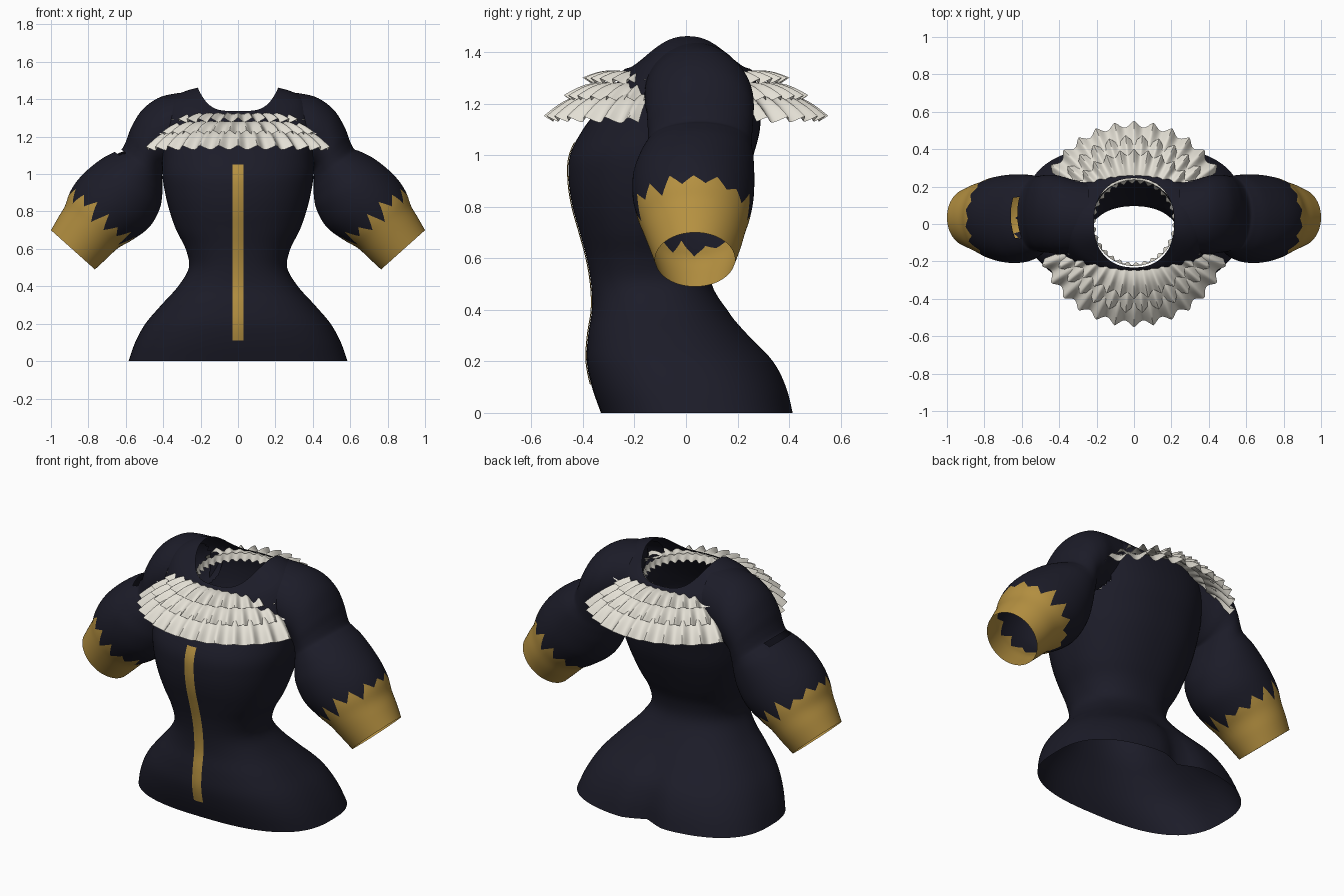
import bpy, bmesh, math, random
from mathutils import Vector

if "Cube" in bpy.data.objects:
    bpy.data.objects.remove(bpy.data.objects["Cube"])

random.seed(4)


def material(name, rgb):
    m = bpy.data.materials.new(name)
    m.diffuse_color = (*rgb, 1)
    m.use_nodes = True
    m.node_tree.nodes["Principled BSDF"].inputs["Base Color"].default_value = m.diffuse_color
    return m


NAVY = material("dark navy cloth", (0.0115, 0.0115, 0.0215))
GOLD = material("gold trim", (0.46, 0.28, 0.052))
CREAM = material("cream lace", (0.78, 0.75, 0.67))


def spline(rows, t):
    """Smooth interpolation through a table of rows."""
    n = len(rows) - 1
    i = min(max(int(t), 0), n - 1)
    u = t - i
    out = []
    for p0, p1, p2, p3 in zip(rows[max(i - 1, 0)], rows[i], rows[i + 1], rows[min(i + 2, n)]):
        out.append(0.5 * (2 * p1 + (p2 - p0) * u + (2 * p0 - 5 * p1 + 4 * p2 - p3) * u * u
                          + (3 * p1 - p0 - 3 * p2 + p3) * u ** 3))
    return out


def sheet(name, point, nu, nv, mat, closed=True, skip=None, angle=50):
    """Grid surface point(u, v), u along 0..1 and v around 0..1."""
    bm = bmesh.new()
    cols = nv if closed else nv + 1
    grid = [[bm.verts.new(point(i / nu, j / nv)) for j in range(cols)] for i in range(nu + 1)]
    for i in range(nu):
        for j in range(nv):
            k = (j + 1) % cols
            bm.faces.new((grid[i][j], grid[i][k], grid[i + 1][k], grid[i + 1][j]))
    bmesh.ops.recalc_face_normals(bm, faces=bm.faces)
    if mat == CREAM and not closed and sum(f.normal.z for f in bm.faces) < 0:
        bmesh.ops.reverse_faces(bm, faces=bm.faces)
    if skip:
        gone = [f for n, f in enumerate(bm.faces) if skip((n // nv + 0.5) / nu, f.calc_center_median())]
        bmesh.ops.delete(bm, geom=gone, context='FACES')
    me = bpy.data.meshes.new(name)
    bm.to_mesh(me)
    bm.free()
    me.materials.append(mat)
    ob = bpy.data.objects.new(name, me)
    bpy.context.collection.objects.link(ob)
    bpy.ops.object.select_all(action='DESELECT')
    ob.select_set(True)
    bpy.context.view_layer.objects.active = ob
    bpy.ops.object.shade_smooth_by_angle(angle=math.radians(angle))
    return ob


def power(v, p):
    return math.copysign(abs(v) ** p, v)


# Torso rings: height, half width, front y, back y, side lift
TORSO = [
    (0.0, 0.585, -0.33, 0.42, 0), (0.1, 0.55, -0.365, 0.395, 0), (0.2, 0.495, -0.385, 0.345, 0),
    (0.3, 0.41, -0.38, 0.25, 0), (0.4, 0.32, -0.365, 0.16, 0), (0.5, 0.263, -0.368, 0.10, 0),
    (0.6, 0.28, -0.385, 0.105, 0), (0.7, 0.33, -0.412, 0.15, 0), (0.8, 0.365, -0.44, 0.195, 0),
    (0.9, 0.39, -0.455, 0.235, 0), (1.0, 0.405, -0.45, 0.262, 0), (1.1, 0.405, -0.40, 0.287, 0),
    (1.2, 0.41, -0.325, 0.287, 0.02), (1.27, 0.40, -0.275, 0.275, 0.06),
    (1.31, 0.36, -0.255, 0.265, 0.09), (1.33, 0.29, -0.242, 0.255, 0.11),
    (1.337, 0.215, -0.232, 0.245, 0.125)]


def torso_at(t, a):
    z, w, front, back, lift = spline(TORSO, t)
    c, s = math.cos(a), math.sin(a)
    mid = (front + back) / 2
    e = 0.88 - 0.13 * max(0, 1 - z / 0.45)  # hips are squarer
    x = w * power(c, e)
    y = mid + (back - front) / 2 * power(s, e)
    if s > 0:  # cleft low on the back
        y -= 0.06 * max(0, 1 - z / 0.4) * math.exp(-(x / 0.08) ** 2)
    return Vector((x, y, z + lift * abs(c) ** 3.5))


# Armholes, hidden under the sleeves
def armhole(u, c):
    return abs(c.x) > 0.32 and ((c.y - 0.05) / 0.17) ** 2 + ((c.z - 1.21) / 0.165) ** 2 < 1


sheet("torso", lambda u, v: torso_at(u * 16, v * math.tau), 80, 96, NAVY, skip=armhole)


# Gold strip down the front
def strip_at(u, v):
    p = torso_at(1.1 + 9.4 * u, -math.pi / 2)
    return p + Vector((0.06 * (v - 0.5), -0.005 + 0.004 * abs(2 * v - 1), 0))


sheet("front_strip", strip_at, 50, 4, GOLD, closed=False)

# Sleeve rings: outer x, z, inner x, z, half depth, centre y
SLEEVE = [
    (0.24, 1.44, 0.26, 1.10, 0.19, 0.03), (0.34, 1.43, 0.34, 1.06, 0.20, 0.04),
    (0.43, 1.405, 0.385, 1.03, 0.21, 0.05), (0.515, 1.34, 0.40, 1.02, 0.208, 0.055),
    (0.57, 1.25, 0.405, 1.01, 0.205, 0.055), (0.597, 1.18, 0.405, 0.99, 0.202, 0.055),
    (0.62, 1.135, 0.405, 0.97, 0.202, 0.053), (0.65, 1.122, 0.405, 0.94, 0.208, 0.048),
    (0.715, 1.09, 0.405, 0.89, 0.222, 0.04), (0.79, 1.035, 0.42, 0.81, 0.235, 0.03),
    (0.855, 0.97, 0.475, 0.715, 0.235, 0.028), (0.90, 0.90, 0.57, 0.645, 0.22, 0.03),
    (0.925, 0.83, 0.64, 0.605, 0.20, 0.032), (0.96, 0.77, 0.70, 0.55, 0.18, 0.035),
    (1.0, 0.70, 0.765, 0.49, 0.155, 0.035)]
TEETH = 30
EDGE = [11.05 - 0.15 * math.cos(i * math.tau / TEETH)
        + (0.1 + 0.7 * random.random()) * (1 if i % 2 else -0.8) for i in range(TEETH)]
SEAM = 11.0


def edge_at(v):
    """Ragged border between cloth and cuff."""
    f = v * TEETH
    i = int(f) % TEETH
    w = f - int(f)
    return EDGE[i] * (1 - w) + EDGE[(i + 1) % TEETH] * w


def sleeve_at(t, v, side):
    ox, oz, ix, iz, hy, cy = spline(SLEEVE, t)
    c, s = math.cos(v * math.tau), math.sin(v * math.tau)
    return Vector((side * ((ox + ix) / 2 + c * (ox - ix) / 2), cy + hy * s,
                   (oz + iz) / 2 + c * (oz - iz) / 2))


# Cloth runs down to the ragged border, cuff carries on from it
def cloth_at(u, v, side):
    return sleeve_at(u * SEAM + max(0, u - 0.75) * 4 * (edge_at(v) - SEAM), v, side)


def cuff_at(u, v, side):
    return sleeve_at(edge_at(v) * (1 - u) + 14 * u, v, side)


# Open faces: sleeve root inside the torso, and a slit in the left sleeve
def sleeve_gap(u, c):
    slit = 6.1 < u * SEAM < 7.25 and abs(c.y - 0.035) < 0.11 and c.x < -0.58
    root = c.z < 1.25 and (c.x / 0.395) ** 2 + ((c.y + 0.02) / 0.28) ** 2 < 0.93
    return (slit and c.z > 1.05) or root


for word, side in (("left", -1), ("right", 1)):
    gap = sleeve_gap
    sheet(word + "_sleeve", lambda u, v: cloth_at(u, v, side), 66, 120, NAVY, skip=gap)
    sheet(word + "_cuff", lambda u, v: cuff_at(u, v, side), 14, 120, GOLD)


# Pleated ruffle tiers: inner radius, inner z, outer radius, outer z
TIERS = [(0.235, 1.322, 0.385, 1.29), (0.31, 1.282, 0.46, 1.222), (0.385, 1.24, 0.535, 1.142)]


def ruffle_at(tier, middle, half, phase):
    r0, z0, r1, z1 = tier

    def at(u, v):
        d = math.radians(half) * (2 * v - 1)
        a = math.radians(middle) + d
        fold = 1 - 2 * abs(math.sin((d * 33 + phase) / 2)) ** 1.3
        grow = 0.15 + 0.85 * u
        side = (d / 1.2) ** 2
        r = r0 + (r1 - r0) * u + 0.017 * fold * u - 0.012 * side * u
        z = z0 + (z1 - z0) * u + 0.015 * math.sin(math.pi * u) + 0.011 * fold * grow - 0.008 * side * u
        return Vector((r * math.cos(a), r * math.sin(a), z))
    return at


for word, middle, half in (("front", -90, 69), ("back", 90, 58)):
    for i, tier in enumerate(TIERS):
        sheet(f"{word}_ruffle_{i + 1}", ruffle_at(tier, middle, half, i * math.pi),
              6, 128, CREAM, closed=False, angle=60)


# Frill lining the neck opening
def frill_at(u, v):
    a = v * math.tau
    fold = math.sin(a * 30)
    r = 0.212 + 0.008 * fold * (1 - u) + 0.012 * u
    return Vector((r * math.cos(a), 0.006 + 1.03 * r * math.sin(a), 1.29 + 0.04 * u + 0.005 * fold))


sheet("neck_frill", frill_at, 3, 180, CREAM, angle=60)
